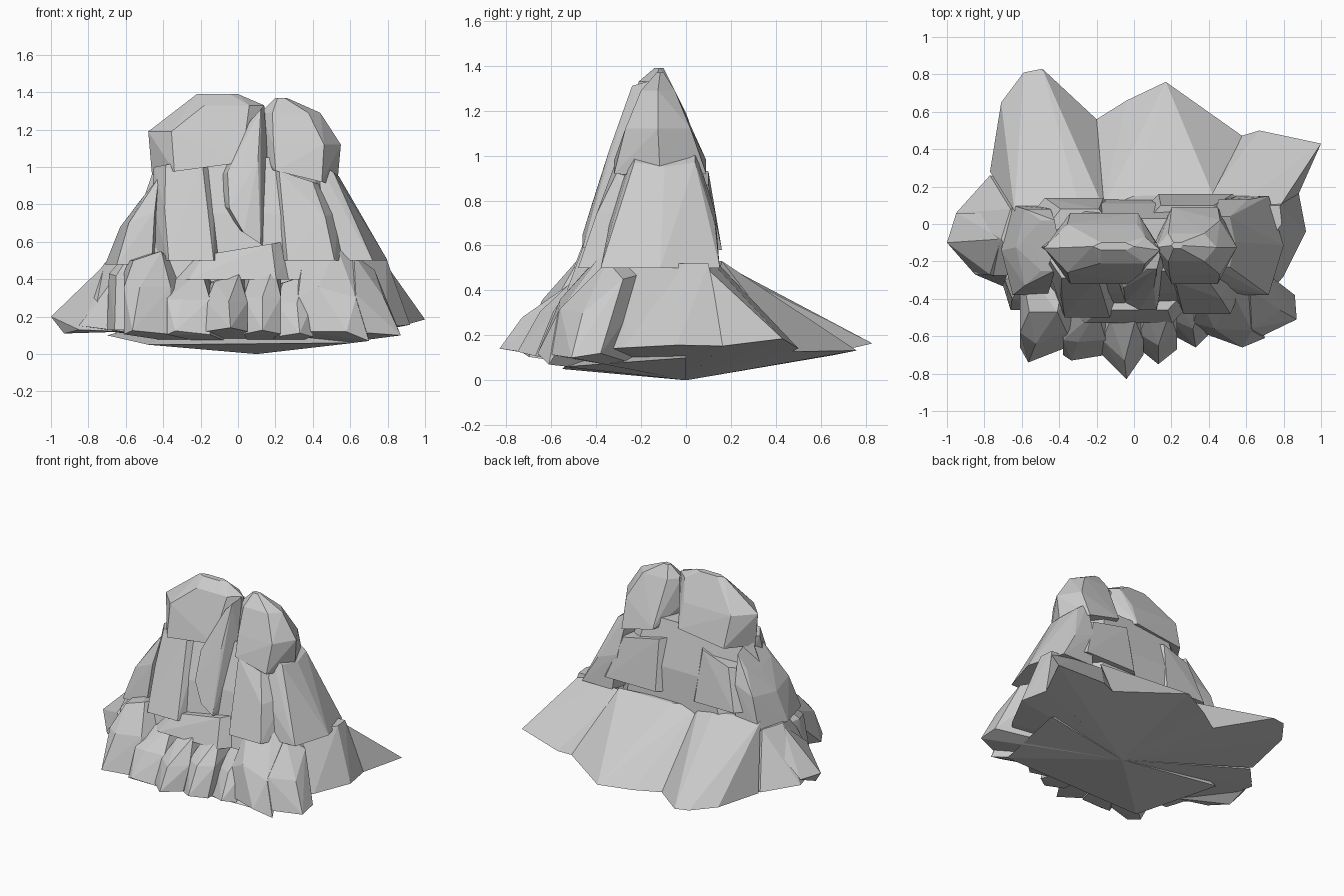
import bpy
import bmesh
from math import hypot

cube = bpy.data.objects.get("Cube")
if cube:
    bpy.data.objects.remove(cube, do_unlink=True)

# One plain stone colour for every rock
stone = bpy.data.materials.new("grey_stone")
stone.use_nodes = True
stone_colour = (.6, .6, .6, 1)
stone.diffuse_color = stone_colour
stone.node_tree.nodes["Principled BSDF"].inputs["Base Color"].default_value = stone_colour

LOWEST_POINT = (.1, 0, 0)
FOOT_SLOPE = .17


def rock(name, corners):
    """Faceted boulder: the convex hull of its corner points."""
    bm = bmesh.new()
    for corner in corners:
        bm.verts.new(corner)
    hull = bmesh.ops.convex_hull(bm, input=list(bm.verts))
    spare = set(hull["geom_interior"]) | set(hull["geom_unused"])
    loose = [item for item in spare if isinstance(item, bmesh.types.BMVert)]
    bmesh.ops.delete(bm, geom=loose, context="VERTS")
    bmesh.ops.recalc_face_normals(bm, faces=list(bm.faces))
    mesh = bpy.data.meshes.new(name)
    bm.to_mesh(mesh)
    bm.free()
    mesh.materials.append(stone)
    bpy.context.collection.objects.link(bpy.data.objects.new(name, mesh))


def section(height, x, y, tilt=0):
    """Six-sided level cut, pointed at both sides; tilt raises its +x end."""
    (left, right), (front, back) = x, y
    width = right - left
    middle = (front + back) / 2
    outline = [(0, middle), (1, middle), (.2, front), (.8, front), (.2, back), (.8, back)]
    return [(left + width * part, depth, height + tilt * (part - .5))
            for part, depth in outline]


def spur(name, feet, crest, height):
    """Sloping buttress: its feet rise outwards from the lowest point."""
    toes = [(x, y, FOOT_SLOPE * hypot(x, y)) for x, y in feet]
    ridge = [(x, y, height) for x, y in crest]
    rock(name, [LOWEST_POINT] + toes + ridge)


def rib(name, left, right, front, height, lean, tuck):
    """Narrow front rib with a pointed toe and a chipped head."""
    middle = (left + right) / 2
    inset = (right - left) / 5
    toe = -front * FOOT_SLOPE
    corners = [LOWEST_POINT, (middle + lean, front, toe),
               (middle + lean / 2, front + .1, height * .65)]
    for side, inward, drop in ((left, inset, inset), (right, -inset, 0)):
        corners += [(side, front + tuck, toe - .02),
                    (side, front + tuck + .08, height * .65),
                    (side + inward, front / 2 - .1, height - drop),
                    (side, -.2, height - .05)]
    rock(name, corners)


# Shallow stone keel underneath
rock("underside", [LOWEST_POINT, (-.48, -.55, .05), (.62, -.54, .06),
                   (.7, 0, .1), (-.7, 0, .1), (0, 0, .3)])

# Broad aprons behind the cliff
spur("back_right_apron",
     feet=[(-.77, .28), (-.71, .65), (-.59, .81), (-.49, .83), (-.2, .56)],
     crest=[(-.64, .07), (-.3, .12), (-.16, .08)], height=.54)
spur("back_middle_apron",
     feet=[(-.2, .56), (-.04, .66), (.17, .76), (.58, .47)],
     crest=[(-.17, .08), (0, .15), (.42, .16)], height=.53)
spur("back_left_apron",
     feet=[(.57, .47), (.67, .5), (1, .43), (.88, .16)],
     crest=[(.4, .15), (.77, .08), (.6, .13)], height=.51)

# Side spurs
spur("left_spur",
     feet=[(.88, .17), (.92, -.04), (.8, -.28), (.7, -.4)],
     crest=[(.79, 0), (.78, .1), (.6, -.25), (.5, .1)], height=.52)
spur("right_spur",
     feet=[(-.95, .06), (-.77, .26), (-.85, -.27), (-.66, -.35)],
     crest=[(-.71, -.08), (-.66, .08), (-.6, -.28)], height=.49)
rock("right_spur_tip",
     [(-1, -.1, .2), (-.95, .06, .2), (-.93, -.14, .11), (-.85, -.27, .13),
      (-.71, -.08, .48), (-.77, -.27, .3), (-.6, .06, .5), (-.6, -.33, .12)])

# Large front left boulder in two chunks
rock("front_left_boulder",
     [LOWEST_POINT, (.36, -.58, .12), (.58, -.66, .12), (.7, -.61, .07),
      (.32, -.53, .3), (.43, -.56, .36), (.63, -.57, .3),
      (.35, -.4, .54), (.53, -.37, .57), (.63, -.35, .5), (.4, -.1, .5)])
rock("front_left_outer_boulder",
     [LOWEST_POINT, (.6, -.64, .12), (.87, -.51, .1), (.86, -.38, .12),
      (.63, -.56, .32), (.78, -.46, .3), (.62, -.35, .53), (.73, -.28, .45),
      (.5, -.1, .5)])

# Row of narrow ribs along the front
rib("front_rib_outer", left=-.61, right=-.36, front=-.74, height=.55, lean=-.08, tuck=.08)
rib("front_rib_right", left=-.38, right=-.15, front=-.73, height=.45, lean=-.07, tuck=.03)
rib("front_rib_middle", left=-.17, right=.05, front=-.83, height=.43, lean=.02, tuck=.13)
rib("front_rib_left", left=.03, right=.23, front=-.75, height=.47, lean=0, tuck=.08)
rib("front_rib_low", left=.2, right=.4, front=-.66, height=.42, lean=.03, tuck=.07)
rock("right_corner_rock",
     section(height=.13, x=(-.7, -.5), y=(-.46, -.2))
     + section(height=.4, x=(-.69, -.5), y=(-.4, -.2), tilt=-.06)
     + section(height=.53, x=(-.6, -.5), y=(-.3, -.2)))

# Main cliff body
rock("cliff_body",
     section(height=.4, x=(-.65, .65), y=(-.46, .14))
     + section(height=.75, x=(-.48, .55), y=(-.37, .11))
     + section(height=1.05, x=(-.43, .46), y=(-.25, .03)))

# Shoulders stepping down to the sides
rock("right_shoulder",
     section(height=.48, x=(-.71, -.4), y=(-.38, .1))
     + section(height=.73, x=(-.63, -.4), y=(-.33, .08), tilt=.1)
     + section(height=.9, x=(-.52, -.4), y=(-.25, .02), tilt=.15))
rock("left_shoulder",
     section(height=.5, x=(.4, .8), y=(-.38, .15))
     + section(height=.72, x=(.4, .66), y=(-.33, .13), tilt=-.1)
     + section(height=1, x=(.4, .54), y=(-.23, .04), tilt=-.1))

# Columns on the front face
rock("right_column",
     section(height=.5, x=(-.45, -.05), y=(-.5, -.1))
     + section(height=.75, x=(-.46, -.12), y=(-.38, -.1), tilt=-.1)
     + section(height=1.03, x=(-.45, -.13), y=(-.29, -.1), tilt=.06))
rock("centre_column",
     section(height=.62, x=(0, .15), y=(-.46, -.2), tilt=-.1)
     + section(height=.75, x=(-.1, .17), y=(-.42, -.1), tilt=-.1)
     + section(height=1, x=(-.11, .16), y=(-.34, -.1), tilt=.1)
     + section(height=1.28, x=(.05, .14), y=(-.24, -.1), tilt=.1))
rock("left_column",
     section(height=.5, x=(.18, .6), y=(-.48, -.1))
     + section(height=.7, x=(.17, .54), y=(-.4, -.1), tilt=.12)
     + section(height=.95, x=(.16, .46), y=(-.31, -.1), tilt=-.1))
rock("lower_front_block",
     section(height=.4, x=(-.42, .36), y=(-.53, -.2))
     + section(height=.56, x=(-.3, .3), y=(-.46, -.2), tilt=.1))

# Blocks on the rear face
rock("rear_right_block",
     section(height=.58, x=(-.58, -.06), y=(-.1, .14))
     + section(height=.9, x=(-.46, -.12), y=(-.1, .08), tilt=.12))
rock("rear_left_block",
     section(height=.58, x=(0, .66), y=(-.1, .16))
     + section(height=.9, x=(.05, .52), y=(-.1, .1), tilt=-.1))

# Twin summits
rock("right_summit",
     section(height=1.39, x=(-.22, 0), y=(-.14, -.1))
     + section(height=1.33, x=(-.26, .14), y=(-.21, -.07))
     + section(height=1.19, x=(-.48, .14), y=(-.26, 0))
     + section(height=1, x=(-.46, .14), y=(-.32, .06), tilt=.08))
rock("left_summit",
     section(height=1.37, x=(.2, .26), y=(-.13, -.1))
     + section(height=1.29, x=(.12, .44), y=(-.2, -.05))
     + section(height=1.12, x=(.1, .55), y=(-.27, .02))
     + section(height=.95, x=(.12, .53), y=(-.32, .09), tilt=-.1))
